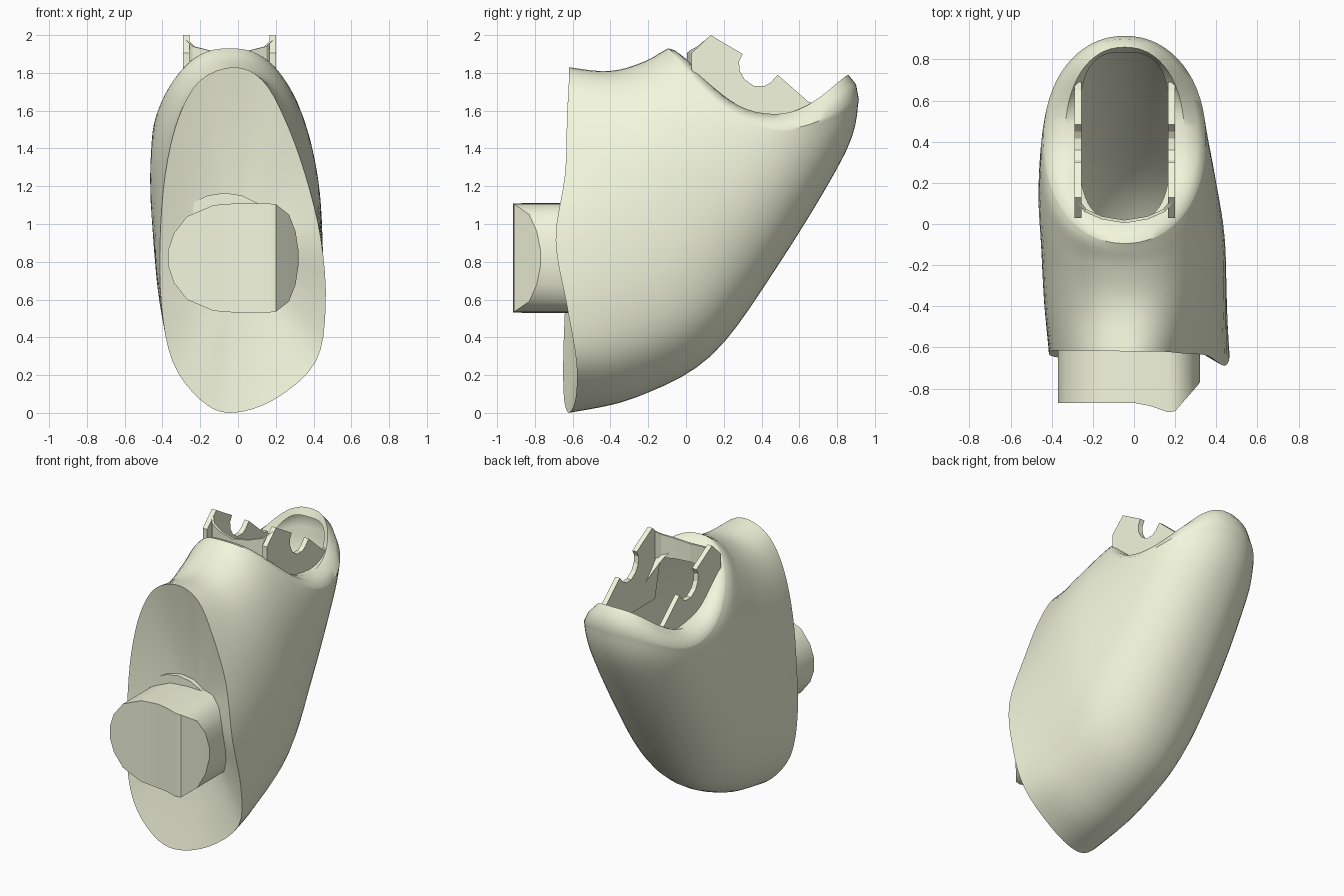
import bpy, bmesh, math
from mathutils import Vector

if "Cube" in bpy.data.objects:
    bpy.data.objects.remove(bpy.data.objects["Cube"])

N = 64          # points around every body section
CX = -0.045     # x of the arm opening centre

cream = bpy.data.materials.new("cream")
cream.diffuse_color = (.90, .93, .72, 1)
cream.use_nodes = True
cream.node_tree.nodes["Principled BSDF"].inputs["Base Color"].default_value = cream.diffuse_color


def make(name, verts, faces, angle=None):
    bm = bmesh.new()
    vs = [bm.verts.new(v) for v in verts]
    for f in faces:
        bm.faces.new([vs[i] for i in f])
    bmesh.ops.recalc_face_normals(bm, faces=bm.faces)
    me = bpy.data.meshes.new(name)
    bm.to_mesh(me)
    bm.free()
    me.materials.append(cream)
    ob = bpy.data.objects.new(name, me)
    bpy.context.collection.objects.link(ob)
    if angle:
        bpy.ops.object.select_all(action='DESELECT')
        ob.select_set(True)
        bpy.context.view_layer.objects.active = ob
        bpy.ops.object.shade_smooth_by_angle(angle=math.radians(angle))
    return ob


def catmull(a, b, c, d, t):
    return 0.5 * (2 * b + (c - a) * t + (2 * a - 5 * b + 4 * c - d) * t * t
                  + (3 * b - a - 3 * c + d) * t ** 3)


def prism(name, profile, x0, x1):
    """Extrude a (y, z) profile along x."""
    n = len(profile)
    verts = [(x, y, z) for x in (x0, x1) for y, z in profile]
    faces = [range(n), range(n, 2 * n)]
    faces += [(i, (i + 1) % n, n + (i + 1) % n, n + i) for i in range(n)]
    return make(name, verts, faces)


# Shoulder edge: (x, y) at equal angles from top to bottom, right then left
right = [(-.02, -.62), (.13, -.62), (.245, -.63), (.355, -.64), (.44, -.69),
         (.464, -.63), (.41, -.58), (.19, -.585), (-.04, -.62)]
left = [(-.2, -.645), (-.345, -.65), (-.405, -.64), (-.412, -.62),
        (-.385, -.615), (-.315, -.615), (-.2, -.615)]
ctrl = [Vector((x, y, .915 * (1 + math.cos(i * math.pi / 8))))
        for i, (x, y) in enumerate(right + left)]
front = []
for i in range(N):
    k, t = divmod(i * 16 / N, 1)
    k = int(k)
    front.append(catmull(*[ctrl[(k + j) % 16] for j in (-1, 0, 1, 2)], t))


def section(top, bottom, xl, xr, sag=(0, 0), p=2, mix=0):
    """Tilted oval from a top to a bottom (y, z) point, sagging at its sides."""
    out = []
    for i in range(N):
        a = 2 * math.pi * i / N
        c = math.copysign(abs(math.cos(a)) ** (2 / p), math.cos(a))
        s = math.copysign(abs(math.sin(a)) ** (2 / p), math.sin(a))
        x = (xl + xr) / 2 + s * (xr - xl) / 2
        y, z = [(t + b) / 2 + (t - b) / 2 * c + g * abs(math.sin(a)) ** 2.5
                for t, b, g in zip(top, bottom, sag)]
        x = x * (1 - mix) + front[i].x * mix
        out.append(Vector((x, y, z)))
    return out


# Sleeve body sections, shoulder to wrist opening
main = [front,
        section((-.46, 1.81), (-.27, .08), -.46, .45, (-.03, 0), p=2.15, mix=.5),
        section((-.34, 1.82), (.13, .30), -.465, .44, p=2.2, mix=.25),
        section((-.21, 1.865), (.48, .77), -.465, .405, (.0, -.09), p=2.2),
        section((-.13, 1.91), (.845, 1.38), -.455, .365, (-.04, -.2), p=2.15),
        section((-.095, 1.93), (.915, 1.66), -.44, .35, (0, -.275), p=2.1)]
rings = []
# Dished shoulder face
for f, dy in ((.05, .12), (.35, .10), (.7, .055)):
    c = Vector((0, -.62, .88))
    rings.append([c.lerp(p, f) + Vector((0, dy, 0)) for p in front])
for k in range(len(main) - 1):
    idx = [min(max(k + j, 0), len(main) - 1) for j in (-1, 0, 1, 2)]
    for t in range(5):
        rings.append([catmull(*[main[m][i] for m in idx], t / 5) for i in range(N)])
rings.append(main[-1])
# Rolled rim, leading into the open hollow inside of the shell
rings += [section((-.06, 1.92), (.90, 1.74), -.40, .31, (0, -.27), p=2.1),
          section((-.02, 1.89), (.86, 1.79), -.335, .245, (0, -.255), p=2.2),
          section((.015, 1.86), (.835, 1.74), -.268, .178, (0, -.22), p=3)]
verts = [p for r in rings for p in r]
faces = [(k * N + i, k * N + (i + 1) % N, (k + 1) * N + (i + 1) % N, (k + 1) * N + i)
         for k in range(len(rings) - 1) for i in range(N)]
faces.append(range(N))
make("sleeve_body", verts, faces, 38)

# Wrist clip plates with round notch, one on each side
plate = [(.10, 1.5), (.03, 1.82), (.03, 1.905), (.13, 2.0), (.30, 1.9), (.28, 1.86),
         (.285, 1.81), (.31, 1.765), (.36, 1.73), (.415, 1.73), (.45, 1.75),
         (.485, 1.79), (.65, 1.645), (.69, 1.64), (.69, 1.5)]
for side, x in (("left", CX - .228), ("right", CX + .228)):
    prism("wrist_clip_" + side, plate, x - .017, x + .017)

# Curved front wall joining the two clips
half = [(.238, .125, 1.99), (.19, .065, 1.94), (.11, .03, 1.92), (0, .012, 1.905)]
path = [(-x, y, z) for x, y, z in half] + half[-2::-1]
verts = [(CX + x, y, z) for x, y, z in path] + [(CX + x, y, 1.78) for x, y, z in path]
n = len(path)
wall = make("clip_front_wall", verts,
            [(i, i + 1, n + i + 1, n + i) for i in range(n - 1)])
mod = wall.modifiers.new("thickness", 'SOLIDIFY')
mod.thickness = .015
mod.offset = 0

# Shoulder peg: columns of (x, half height, front y)
cols = [(-.37, .04, -.87), (-.34, .13, -.87), (-.27, .22, -.87), (-.13, .28, -.87),
        (0, .29, -.87), (.08, .288, -.885), (.165, .288, -.915), (.2, .285, -.91),
        (.27, .23, -.83), (.305, .14, -.79), (.32, .04, -.77)]
n = len(cols)
outline = list(range(n)) + list(range(2 * n - 1, n - 1, -1))
verts = [(x, y, .82 + s * h) for s in (1, -1) for x, h, y in cols]
verts += [(x, -.47, z) for x, y, z in verts]
faces = [(i, i + 1, n + i + 1, n + i) for i in range(n - 1)]
faces += [(a, b, b + 2 * n, a + 2 * n) for a, b in zip(outline, outline[1:] + outline[:1])]
faces.append([i + 2 * n for i in outline])
make("shoulder_peg", verts, faces, 35)

# Low collar just showing behind the peg
bpy.ops.mesh.primitive_cylinder_add(vertices=20, radius=.3, depth=.1,
                                    location=(-.07, -.5, .865),
                                    rotation=(math.pi / 2, 0, 0))
collar = bpy.context.object
collar.name = "peg_collar"
collar.data.materials.append(cream)
bpy.ops.object.shade_smooth_by_angle(angle=math.radians(35))
